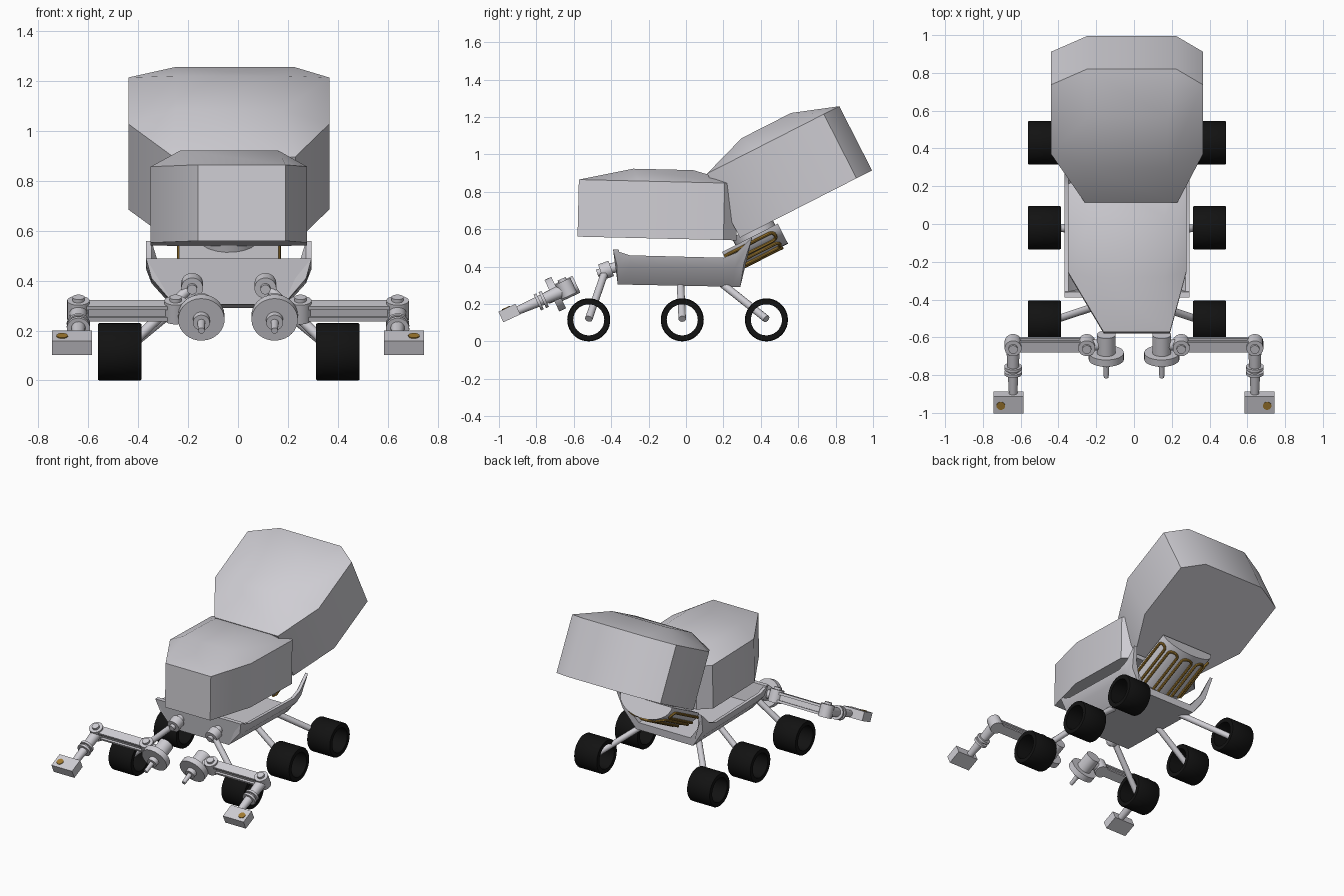
import bpy, bmesh, math
from mathutils import Vector

if "Cube" in bpy.data.objects:
    bpy.data.objects.remove(bpy.data.objects["Cube"])

CX = -0.037  # centre line of the vehicle body


def material(name, rgb):
    m = bpy.data.materials.new(name)
    m.diffuse_color = (*rgb, 1)
    m.use_nodes = True
    m.node_tree.nodes["Principled BSDF"].inputs["Base Color"].default_value = m.diffuse_color
    return m


GREY = material("light grey", (0.62, 0.61, 0.65))
BLACK = material("tyre black", (0.006, 0.006, 0.006))
GOLD = material("gold", (0.36, 0.2, 0.03))


def mesh(name, verts, faces, mat):
    me = bpy.data.meshes.new(name)
    me.from_pydata([tuple(v) for v in verts], [], faces)
    bm = bmesh.new()
    bm.from_mesh(me)
    bmesh.ops.recalc_face_normals(bm, faces=bm.faces)
    bm.to_mesh(me)
    bm.free()
    me.materials.append(mat)
    ob = bpy.data.objects.new(name, me)
    bpy.context.collection.objects.link(ob)
    return ob


def lathe(name, p, q, profile, mat, n=24, closed=False):
    """Turn (distance along p-q, radius) pairs about the line p-q."""
    p, q = Vector(p), Vector(q)
    d = (q - p).normalized()
    a = d.orthogonal().normalized()
    b = d.cross(a)
    k = len(profile)
    verts = [p + d * t + (a * math.cos(2 * math.pi * i / n) + b * math.sin(2 * math.pi * i / n)) * r
             for t, r in profile for i in range(n)]
    faces = [(j * n + i, j * n + (i + 1) % n, (j + 1) % k * n + (i + 1) % n, (j + 1) % k * n + i)
             for j in range(k if closed else k - 1) for i in range(n)]
    if not closed:
        faces += [tuple(range(n)), tuple(range((k - 1) * n, k * n))]
    return mesh(name, verts, faces, mat)


def rod(name, p, q, r, r2=None, mat=GREY, n=20):
    length = (Vector(q) - Vector(p)).length
    return lathe(name, p, q, [(0, r), (length, r if r2 is None else r2)], mat, n)


def frame(y0, z0, deg):
    """Tilted side-view frame: x, distance along slope, height above slope."""
    c, s = math.cos(math.radians(deg)), math.sin(math.radians(deg))
    return lambda x, u, v: Vector((x, y0 + u * c - v * s, z0 + u * s + v * c))


def box(name, f, c, size, mat=GREY):
    verts = [f(*(c[k] + size[k] * sg[k] / 2 for k in range(3)))
             for sg in [(i, j, k) for i in (-1, 1) for j in (-1, 1) for k in (-1, 1)]]
    return mesh(name, verts, [(0, 1, 3, 2), (4, 5, 7, 6), (0, 1, 5, 4),
                              (2, 3, 7, 6), (0, 2, 6, 4), (1, 3, 7, 5)], mat)


# Faceted pods: eight-sided footprint, straight walls, four-corner roof plate
def pod(name, f, foot, rim, plate, top):
    ring = [(u, l) for u, l, r in foot] + [(u, r) for u, l, r in reversed(foot)]
    verts = [f(x, u, 0) for u, x in ring]
    verts += [f(x, u, rim) for u, x in ring]
    (u0, u1), (l, r) = plate
    verts += [f(x, u, top) for u, x in ((u0, l), (u1, l), (u1, r), (u0, r))]
    faces = [(i, (i + 1) % 8, 8 + (i + 1) % 8, 8 + i) for i in range(8)]
    faces += [tuple(range(8)), (16, 17, 18, 19),
              (8, 9, 16), (9, 10, 17, 16), (10, 11, 17), (11, 12, 18, 17),
              (12, 13, 18), (13, 14, 19, 18), (14, 15, 19), (15, 8, 16, 19)]
    return mesh(name, verts, faces, GREY)


pod("front_pod", frame(-0.58, 0.56, -1.35),
    [(0, -0.16, 0.19), (0.32, -0.35, 0.277), (0.78, -0.35, 0.277), (0.85, -0.27, 0.2)],
    0.305, ((0.29, 0.61), (-0.23, 0.16)), 0.37)
rear = frame(0.27, 0.545, 27)
pod("rear_pod", rear,
    [(0.02, -0.26, 0.23), (0.31, -0.44, 0.366), (0.72, -0.44, 0.366), (0.813, -0.25, 0.225)],
    0.385, ((0.27, 0.567), (-0.25, 0.18)), 0.47)

# Tub chassis: U-shaped section lofted from the front to the raised rear lip
sections = [  # top (y, z), middle (y, z), bottom (y, z)
    ((-0.39, 0.49), (-0.37, 0.41), (-0.365, 0.305)),
    ((-0.30, 0.46), (-0.30, 0.40), (-0.30, 0.303)),
    ((0.20, 0.447), (0.20, 0.39), (0.20, 0.293)),
    ((0.27, 0.475), (0.26, 0.39), (0.25, 0.291)),
    ((0.355, 0.56), (0.31, 0.42), (0.29, 0.29))]
verts, faces = [], []
for t, m, b in sections:
    half = [(0.22, b), (0.31, m), (0.332, t), (0.31, t), (0.27, (m[0], m[1] + 0.01)), (0.2, (b[0], b[1] + 0.05))]
    verts += [(CX + w, *p) for w, p in half] + [(CX - w, *p) for w, p in reversed(half)]
for j in range(len(sections) - 1):
    faces += [(j * 12 + i, j * 12 + (i + 1) % 12, j * 12 + 12 + (i + 1) % 12, j * 12 + 12 + i) for i in range(12)]
faces += [tuple(range(12)), tuple(range(48, 60))]
mesh("chassis_tub", verts, faces, GREY)
front = [(s * w, p) for s, ws in ((1, (0, 1, 2)), (-1, (2, 1, 0)))
         for w, p in [((0.22, sections[0][2]), (0.31, sections[0][1]), (0.332, sections[0][0]))[k] for k in ws]]
panel = [(CX + w, p[0] + dy, p[1]) for dy in (0, 0.03) for w, p in front]
mesh("chassis_front_panel", panel, [tuple(range(6)), tuple(range(6, 12))] +
     [(i, (i + 1) % 6, 6 + (i + 1) % 6, 6 + i) for i in range(6)], GREY)

# Curved radiator housing under the rear pod
arc = [math.pi * i / 16 for i in range(17)]
verts = [rear(CX + 0.2 * math.cos(t), u, -0.025 - 0.12 * math.sin(t)) for u in (-0.1, 0.235) for t in arc]
mesh("radiator_housing", verts, [(i, (i + 1) % 17, 17 + (i + 1) % 17, 17 + i) for i in range(17)] +
     [tuple(range(17)), tuple(range(17, 34))], GREY)
rod("rear_pod_mount", rear(CX, 0.1, -0.06), rear(CX, 0.1, 0.02), 0.12)

# Gold hairpin cooling tubes on the housing
for k in range(5):
    t0 = math.radians(12 + 33 * k)
    path = [(t0, -0.1)]
    path += [(t0 + math.radians(11) * (1 - math.cos(a)), 0.17 + 0.025 * math.sin(a))
             for a in [math.pi * i / 8 for i in range(9)]]
    path += [(t0 + math.radians(22), -0.1)]
    cu = bpy.data.curves.new("cooling_tube", "CURVE")
    cu.dimensions = "3D"
    cu.bevel_depth, cu.bevel_resolution = 0.009, 2
    sp = cu.splines.new("POLY")
    sp.points.add(len(path) - 1)
    for pt, (t, u) in zip(sp.points, path):
        pt.co = (*rear(CX + 0.205 * math.cos(t), u, -0.025 - 0.126 * math.sin(t)), 1)
    cu.materials.append(GOLD)
    bpy.context.collection.objects.link(bpy.data.objects.new("cooling_tube", cu))

# Wheels (open rings), legs and front leg joints
legs = [("front", -0.52, (0.147, -0.43, 0.38)), ("middle", -0.02, (0.19, -0.03, 0.31)),
        ("rear", 0.43, (0.19, 0.19, 0.31))]
for s, side in ((-1, "left"), (1, "right")):
    for name, y, top in legs:
        x = CX + s * 0.35
        lathe(f"{name}_wheel_{side}", (x, y, 0.115), (x + s, y, 0.115),
              [(0, 0.083), (0, 0.111), (0.006, 0.115), (0.169, 0.115), (0.175, 0.111), (0.175, 0.083)],
              BLACK, 40, True)
        rod(f"{name}_leg_{side}", (CX + s * top[0], top[1], top[2]), (CX + s * 0.42, y, 0.12), 0.02)
    jx = CX + s * 0.147
    rod(f"leg_joint_{side}", (jx, -0.40, 0.39), (jx, -0.455, 0.37), 0.044)
    rod(f"leg_joint_bolt_{side}", (jx, -0.45, 0.372), (jx, -0.475, 0.364), 0.02)
    rod(f"leg_joint_bracket_{side}", (jx, -0.36, 0.40), (jx, -0.42, 0.385), 0.028)

# Front tool arms, built in a frame tilted down towards the front
tilt = frame(-0.64, 0.28, 25)
for s, side in ((-1, "left"), (1, "right")):
    def arm(x, a, b):
        return tilt(s * x, -a, b)

    for x, joint in ((0.25, "shoulder"), (0.64, "elbow")):
        rod(f"{joint}_joint_{side}", arm(x, 0, -0.04), arm(x, 0, 0.045), 0.045)
        rod(f"{joint}_bolt_{side}", arm(x, 0, 0.045), arm(x, 0, 0.06), 0.024)
    box(f"upper_arm_{side}", arm, (0.445, 0, 0), (0.33, 0.035, 0.05))
    for b in (-0.025, 0.025):
        box(f"upper_arm_rail_{side}", arm, (0.445, 0, b), (0.34, 0.06, 0.016))
    rod(f"forearm_{side}", arm(0.64, 0.02, 0), arm(0.64, 0.29, 0.005), 0.036, 0.022)
    for a in (0.125, 0.155):
        rod(f"forearm_collar_{side}", arm(0.64, a, 0), arm(0.64, a + 0.016, 0), 0.047)
    box(f"tool_block_{side}", arm, (0.665, 0.33, 0.012), (0.16, 0.1, 0.062))
    rod(f"tool_sensor_{side}", arm(0.705, 0.335, 0.04), arm(0.705, 0.335, 0.047), 0.023, mat=GOLD, n=12)
    # Drum drill beside the shoulder
    x = 0.147
    rod(f"drill_motor_{side}", arm(x, -0.06, 0), arm(x, 0.06, 0), 0.05)
    rod(f"drill_disc_{side}", arm(x, 0.045, 0), arm(x, 0.085, 0), 0.093, n=32)
    rod(f"drill_hub_{side}", arm(x, 0.08, 0), arm(x, 0.115, 0), 0.034)
    rod(f"drill_bit_{side}", arm(x, 0.11, 0), arm(x, 0.19, 0), 0.016, 0.013)
    rod(f"shoulder_link_{side}", arm(x, 0, 0), arm(0.25, 0, 0), 0.03)

# Convert tubes and shade everything smooth with sharp edges kept
bpy.ops.object.select_all(action="SELECT")
bpy.context.view_layer.objects.active = bpy.data.objects["front_pod"]
bpy.ops.object.convert(target="MESH")
bpy.ops.object.shade_smooth_by_angle(angle=math.radians(35))
